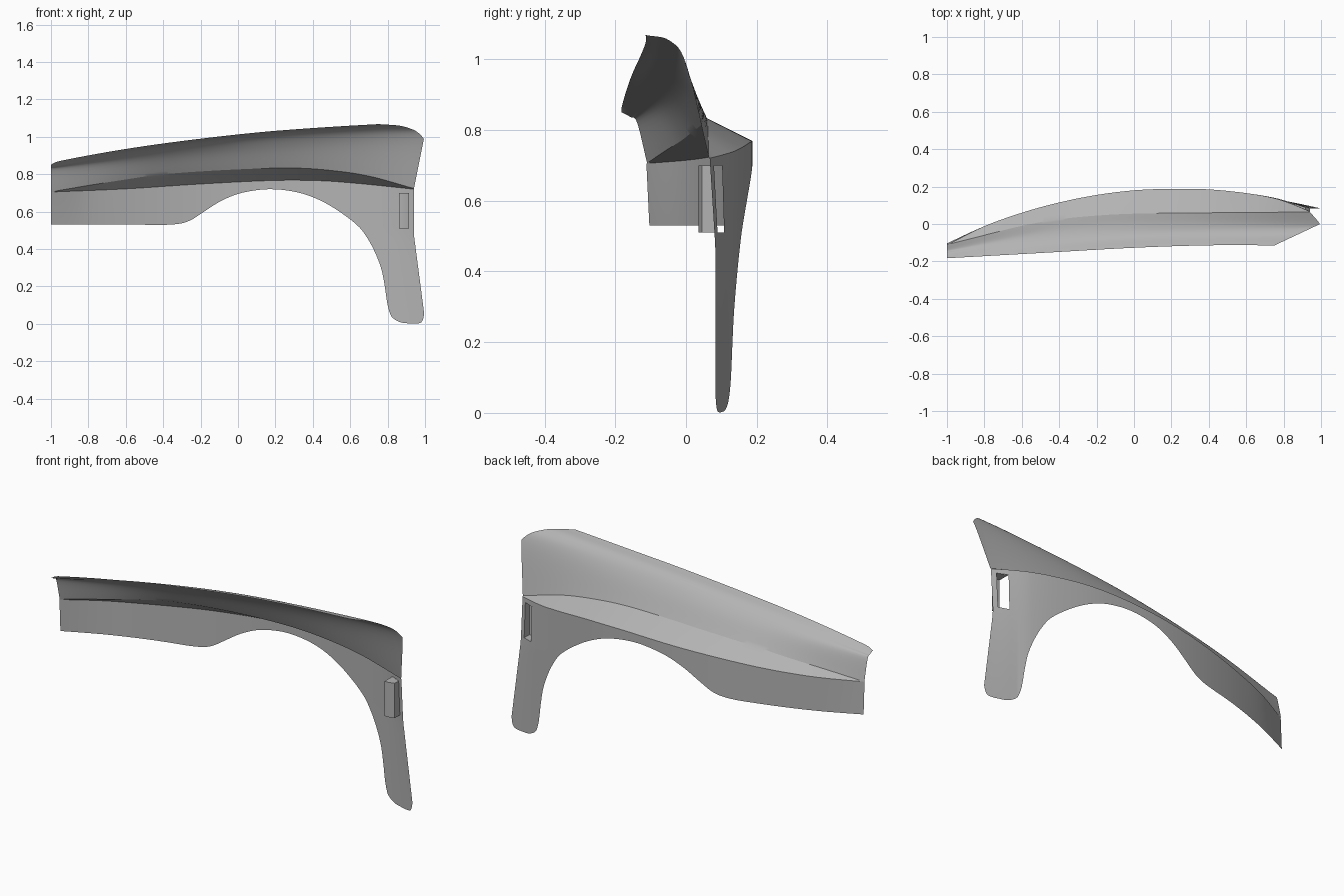
import bpy, bmesh, math
from mathutils import Vector

if "Cube" in bpy.data.objects:
    bpy.data.objects.remove(bpy.data.objects["Cube"])

paint = bpy.data.materials.new("grey_panel")
paint.diffuse_color = (0.45, 0.45, 0.45, 1)
paint.use_nodes = True
paint.node_tree.nodes["Principled BSDF"].inputs["Base Color"].default_value = paint.diffuse_color


def curve(pts, x):
    """Smooth value at x through (x, value) pairs."""
    if x <= pts[0][0]:
        return pts[0][1]
    if x >= pts[-1][0]:
        return pts[-1][1]
    n = len(pts)

    def slope(i):
        a, b = pts[max(i - 1, 0)], pts[min(i + 1, n - 1)]
        return (b[1] - a[1]) / (b[0] - a[0])
    i = next(k for k in range(n - 1) if x <= pts[k + 1][0])
    (x0, v0), (x1, v1) = pts[i], pts[i + 1]
    h = x1 - x0
    t = (x - x0) / h
    return ((2*t**3 - 3*t**2 + 1) * v0 + (t**3 - 2*t**2 + t) * h * slope(i)
            + (3*t**2 - 2*t**3) * v1 + (t**3 - t**2) * h * slope(i + 1))


# Lengthwise feature lines: inner edge, shoulder, side, crease, ridge
EDGE_Y = [(-1, -.183), (-.5, -.155), (0, -.127), (.4, -.114), (.75, -.114), (1, -.115)]
EDGE_Z = [(-1, .85), (-.97, .867), (-.6, .935), (-.2, .99), (.2, 1.032), (.75, 1.068), (1, 1.075)]
SHO_Y = [(-1, -.158), (-.5, -.10), (0, -.06), (.4, -.048), (1, -.045)]
SHO_Z = [(-1, .837), (-.6, .912), (-.2, .968), (.2, 1.008), (.75, 1.046), (1, 1.055)]
SIDE_Y = [(-1, -.138), (-.6, -.06), (-.2, -.015), (.2, 0), (1, .002)]
SIDE_Z = [(-1, .82), (-.6, .868), (-.2, .912), (.2, .945), (.6, .97), (1, .982)]
CREASE_Y = [(-1, -.11), (-.8, -.06), (-.6, -.01), (-.4, .025), (-.2, .045), (0, .055), (.4, .06), (.94, .064)]
CREASE_Z = [(-1, .706), (-.8, .74), (-.6, .772), (-.4, .8), (0, .826), (.3, .833), (.5, .82), (.7, .79), (.94, .724)]
RIDGE_Y = [(-1, -.112), (-.8, -.012), (-.6, .06), (-.4, .115), (-.2, .155), (0, .18), (.2, .188),
           (.4, .185), (.6, .165), (.75, .138), (.85, .105), (.94, .067)]
RIDGE_Z = [(-1, .705), (-.6, .722), (-.2, .748), (.2, .767), (.45, .765), (.65, .75), (.8, .735), (.94, .72)]
LOW_Y = [(-1, -.10), (-.8, -.012), (-.6, .06), (-.4, .115), (-.2, .155), (0, .18), (.2, .188),
         (.4, .185), (.6, .165), (.75, .14), (.85, .112), (.94, .083)]
# Lower outline: sill, wheel arch, rear leg
BOTTOM = [(-1, .53), (-.5, .53), (-.38, .53), (-.3, .538), (-.25, .556), (-.2, .588), (-.1, .652),
          (0, .695), (.1, .715), (.17, .72), (.25, .715), (.35, .695), (.45, .655), (.55, .595),
          (.65, .515), (.7, .445), (.74, .365), (.77, .28), (.785, .2), (.8, .1), (.82, .04),
          (.85, .01), (.88, .003), (.92, .004), (.932, .02), (.94, .055)]

columns = [-1 + .02 * i for i in range(82)] + [.64 + .005 * i for i in range(61)]


def panel_y(x, z):
    t = min(max((curve(RIDGE_Z, x) - z) / .25, 0), 1)
    return curve(RIDGE_Y, x) * (1 - t) + curve(LOW_Y, x) * t


def loft(sections):
    bm = bmesh.new()
    grid = [[bm.verts.new(p) for p in s] for s in sections]
    for a, b in zip(grid, grid[1:]):
        for j in range(len(a) - 1):
            bm.faces.new((a[j], b[j], b[j + 1], a[j + 1]))
    bmesh.ops.remove_doubles(bm, verts=bm.verts, dist=.0002)
    return bm


def bisect(bm, co, no, trim=False):
    bmesh.ops.bisect_plane(bm, geom=bm.verts[:] + bm.edges[:] + bm.faces[:], dist=1e-5,
                           plane_co=co, plane_no=no, clear_outer=trim)


def finish(bm, name, angle=22):
    me = bpy.data.meshes.new(name)
    bm.to_mesh(me)
    bm.free()
    ob = bpy.data.objects.new(name, me)
    bpy.context.collection.objects.link(ob)
    me.materials.append(paint)
    bpy.ops.object.select_all(action='DESELECT')
    ob.select_set(True)
    bpy.context.view_layer.objects.active = ob
    bpy.ops.object.shade_smooth_by_angle(angle=math.radians(angle))
    return ob


# Upper shell: rolled shoulder, side wall and flare above the wheel
def upper_section(x):
    ys = [curve(c, x) for c in (EDGE_Y, SHO_Y, SIDE_Y, CREASE_Y)]
    zs = [curve(c, x) for c in (EDGE_Z, SHO_Z, SIDE_Z, CREASE_Z)]
    pts = []
    for i in range(19):
        s = i / 6
        pts.append((x, curve(list(enumerate(ys)), s), curve(list(enumerate(zs)), s)))
    ry, rz = curve(RIDGE_Y, x), curve(RIDGE_Z, x)
    c = Vector(pts[-1])
    return pts + [tuple(c.lerp(Vector((x, ry, rz)), k / 3)) for k in (1, 2, 3)]


bm = loft([upper_section(x) for x in columns + [.95, .96, .97, .98, .99, 1.0]])
bisect(bm, (.94, 0, .72), (.26, 0, -.052), True)        # door-side edge
bisect(bm, (.75, -.115, 0), (.115, -.245, 0), True)     # clipped top corner
finish(bm, "fender_upper")


# Lower panel with wheel arch and leg
def panel_section(x):
    top, low = curve(RIDGE_Z, x), curve(BOTTOM, x)
    pts = []
    for j in range(19):
        z = top + (low - top) * j / 18
        flare = max(0, (.48 - z) / .46) * .06 * max(0, (x - .82) / .12)
        pts.append((x + flare, panel_y(x, z), z))
    return pts


X0, X1, Z0, Z1 = .86, .915, .51, .70
bm = loft([panel_section(x) for x in columns])
for co, no in (((X0, 0, 0), (1, 0, 0)), ((X1, 0, 0), (1, 0, 0)),
               ((0, 0, Z0), (0, 0, 1)), ((0, 0, Z1), (0, 0, 1))):
    bisect(bm, co, no)
hole = []
for f in bm.faces:
    c = f.calc_center_median()
    if X0 < c.x < X1 and Z0 < c.z < Z1:
        hole.append(f)
bmesh.ops.delete(bm, geom=hole, context='FACES')
finish(bm, "fender_panel")

# Vent duct behind the slot, open toward the wheel
bm = bmesh.new()
rings = []
for z in (Z0, Z1):
    path = [(X1, panel_y(X1, z)), (X1, .045), (.885, .036), (X0, .036), (X0, panel_y(X0, z))]
    rings.append([bm.verts.new((x, y, z)) for x, y in path])
for i in range(3):
    bm.faces.new((rings[0][i], rings[0][i + 1], rings[1][i + 1], rings[1][i]))
for r in rings:
    bm.faces.new(r)
bmesh.ops.recalc_face_normals(bm, faces=bm.faces)
finish(bm, "vent_duct")
